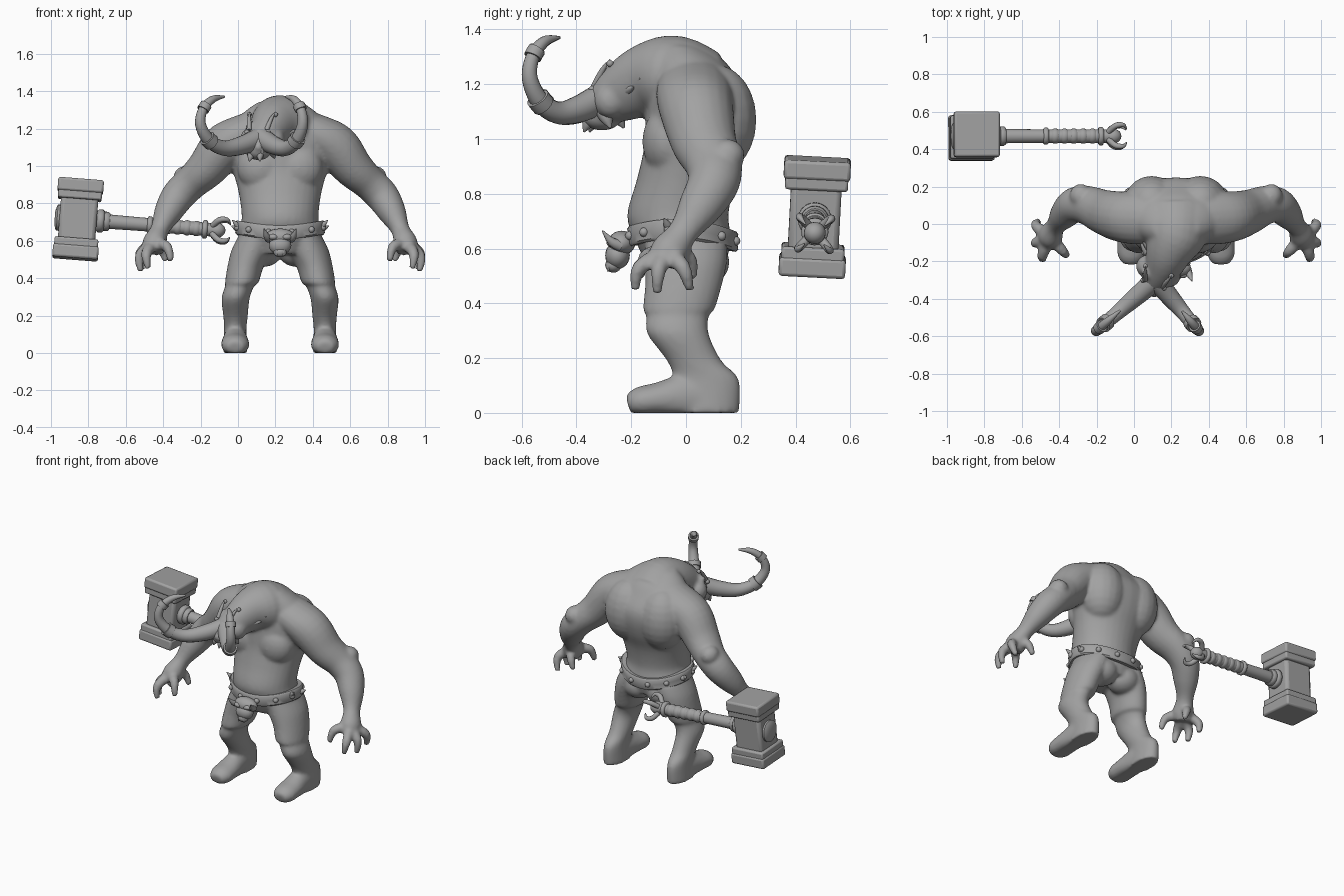
import bpy, bmesh
from math import sin, cos, pi, radians
from mathutils import Vector, Matrix

if "Cube" in bpy.data.objects:
    bpy.data.objects.remove(bpy.data.objects["Cube"])

GREY = (0.36, 0.36, 0.36, 1)
clay = bpy.data.materials.new("plain grey")
clay.use_nodes = True
clay.diffuse_color = GREY
clay.node_tree.nodes["Principled BSDF"].inputs["Base Color"].default_value = GREY

AXIS_X, AXIS_Y, AXIS_Z = Vector((1, 0, 0)), Vector((0, 1, 0)), Vector((0, 0, 1))
BODY = Vector((.225, 0, 0))
SIDES = (1, -1)


def finish(name, bm, loc=BODY, rot=(0, 0, 0), angle=50):
    bmesh.ops.recalc_face_normals(bm, faces=bm.faces)
    mesh = bpy.data.meshes.new(name)
    bm.to_mesh(mesh)
    bm.free()
    mesh.materials.append(clay)
    ob = bpy.data.objects.new(name, mesh)
    ob.location, ob.rotation_euler = loc, rot
    bpy.context.collection.objects.link(ob)
    bpy.ops.object.select_all(action='DESELECT')
    ob.select_set(True)
    bpy.context.view_layer.objects.active = ob
    bpy.ops.object.shade_smooth_by_angle(angle=radians(angle))
    return ob


def refine(rows, steps):
    """Catmull-Rom interpolation of position and radii together."""
    rows = [Vector(r) for r in rows]
    out = []
    for i in range(len(rows) - 1):
        a, b, c, d = (rows[min(max(i + k, 0), len(rows) - 1)] for k in (-1, 0, 1, 2))
        for s in range(steps):
            t = s / steps
            out.append((b * 2 + (c - a) * t + (a * 2 - b * 5 + c * 4 - d) * t ** 2
                        + (b * 3 - a - c * 3 + d) * t ** 3) / 2)
    return out + [rows[-1]]


def tube(bm, rows, ref=AXIS_X, n=20, steps=4, flat=False, floor=None):
    """Rows are x, y, z, radius along ref, other radius (optional)."""
    rows = refine([tuple(r) if len(r) == 5 else (*r, r[3]) for r in rows], steps)
    pts = [r.to_3d() for r in rows]
    rings = []
    for i, (p, r) in enumerate(zip(pts, rows)):
        t = AXIS_Z if flat else (pts[min(i + 1, len(pts) - 1)] - pts[max(i - 1, 0)]).normalized()
        u = (ref - t * ref.dot(t)).normalized()
        v = t.cross(u)
        ring = []
        for k in range(n):
            a = 2 * pi * k / n
            co = p + u * cos(a) * r[3] + v * sin(a) * r[4]
            if floor is not None:
                co.z = max(co.z, floor)
            ring.append(bm.verts.new(co))
        rings.append(ring)
    for lo, hi in zip(rings, rings[1:]):
        for k in range(n):
            bm.faces.new((lo[k], lo[k - 1], hi[k - 1], hi[k]))
    bm.faces.new(rings[0])
    bm.faces.new(rings[-1])


def ball(bm, pos, size):
    bmesh.ops.create_uvsphere(bm, u_segments=20, v_segments=12, radius=1,
                              matrix=Matrix.Translation(pos) @ Matrix.Diagonal((*size, 1)))


def spike(bm, base, tip, r, lift=0):
    """Short horn tapering from base to tip, bowed upward by lift."""
    base, tip = Vector(base), Vector(tip)
    mid = (base + tip) / 2 + AXIS_Z * lift
    d = tip - base
    ref = AXIS_Y if abs(d.y) < .7 * d.length else AXIS_X
    tube(bm, [(*base, r), (*mid, r * .75), (*tip, r * .12)], ref, n=10, steps=3)


def head_point(along, side, z):
    """The head is turned towards its right."""
    return Vector((-.35 * along + .93 * side, -.93 * along - .35 * side, z))


# Body: overlapping muscle masses fused into one skin
bm = bmesh.new()
tube(bm, [(0, 0, .53, .17, .14), (0, -.01, .63, .22, .175), (0, -.03, .72, .205, .185),
          (0, 0, .85, .22, .18), (0, .035, .96, .25, .19), (0, .05, 1.06, .29, .198),
          (0, .05, 1.14, .3, .19), (0, .03, 1.22, .26, .16), (0, .005, 1.29, .19, .13),
          (0, -.025, 1.34, .12, .08)], flat=True, n=32)
# neck and head
tube(bm, [(0, .05, 1.17, .2, .16), (0, -.05, 1.22, .17, .16), (-.035, -.14, 1.215, .13, .135),
          (-.07, -.23, 1.17, .1, .11), (-.11, -.31, 1.12, .075, .075),
          (-.135, -.36, 1.085, .045, .045)], n=28)
ball(bm, head_point(.33, 0, 1.08), (.07, .075, .05))
for s in SIDES:
    ball(bm, head_point(.27, .07 * s, 1.14), (.055, .06, .065))
    ball(bm, head_point(.3, .05 * s, 1.21), (.035, .03, .022))
    ball(bm, head_point(.395, .025 * s, 1.1), (.022, .02, .018))
    # chest, back and buttock
    ball(bm, (.1 * s, -.065, .99), (.13, .095, .13))
    ball(bm, (.13 * s, .11, 1.07), (.15, .148, .2))
    ball(bm, (.085 * s, .06, .55), (.1, .1, .09))
    # trapezius, shoulder and arm with elbow
    tube(bm, [(x * s, y, z, a, b) for x, y, z, a, b in (
        (.05, .02, 1.22, .12, .1), (.2, .03, 1.165, .14, .11), (.3, .04, 1.1, .135, .125),
        (.39, .065, .99, .12, .108), (.475, .1, .91, .105, .092), (.545, .1, .84, .095, .09),
        (.6, .05, .75, .08, .075), (.643, -.01, .66, .055, .05),
        (.67, -.06, .59, .07, .065), (.68, -.08, .54, .06, .055))], AXIS_Y)
    ball(bm, (.51 * s, .15, .94), (.06, .065, .06))
    # thumb and fingers
    for knuckle, tip in (((.605, -.145, .57), (.585, -.17, .49)), ((.715, -.17, .53), (.705, -.185, .45)),
                         ((.75, -.1, .52), (.745, -.105, .435)), ((.75, -.01, .53), (.735, .015, .445)),
                         ((.64, .01, .565), (.61, .025, .49))):
        tube(bm, [(*(p[0] * s, p[1], p[2]), r) for p, r in (
            ((.675, -.07, .585), .035), (knuckle, .029), (tip, .017))], AXIS_Y, n=12)
    # leg with trouser hem, and foot
    tube(bm, [(x * s, y, z, a, b) for x, y, z, a, b in (
        (.24, .075, 0, .066, .12), (.24, .075, .12, .06, .12), (.238, .03, .19, .065, .1),
        (.238, -.03, .29, .075, .113), (.215, -.03, .36, .078, .115), (.205, -.027, .375, .09, .131),
        (.185, -.01, .46, .097, .14), (.15, 0, .55, .11, .15), (.12, 0, .63, .1, .15))], flat=True, n=24)
    tube(bm, [(.24 * s, y, z, a, b) for y, z, a, b in (
        (.1, .05, .06, .06), (.02, .06, .065, .09), (-.1, .05, .075, .062),
        (-.17, .04, .072, .055), (-.212, .03, .045, .035))], floor=0)
skin = finish("body", bm)
fuse = skin.modifiers.new("fuse", 'REMESH')
fuse.mode, fuse.voxel_size, fuse.use_smooth_shade = 'VOXEL', .01, True
soften = skin.modifiers.new("soften", 'SMOOTH')
soften.factor, soften.iterations = .5, 10

# Tusks rising in a curl, each with two rings
for name, base, out in (("right_tusk", (-.11, -.3), (-.425, -.57)), ("left_tusk", (-.1, -.31), (.12, -.57))):
    bm = bmesh.new()
    b, o = Vector(base), Vector(out)
    side = Vector((b.y - o.y, o.x - b.x, 0)).normalized()
    rows = [(*b.lerp(o, k), z, r) for k, z, r in (
        (0, 1.15, .055), (.3, 1.11, .05), (.6, 1.095, .041), (.85, 1.135, .035), (1, 1.22, .029),
        (.96, 1.3, .025), (.8, 1.355, .02), (.6, 1.37, .006))]
    tube(bm, rows, side, n=16, steps=5)
    fine = refine(rows, 5)
    for i in (15, 26):
        tube(bm, [(*fine[j].to_3d(), fine[i][3] + .009) for j in (i - 1, i, i + 1)], side, n=16, steps=1)
    finish(name, bm)

# Face: ears, brow horns, eyes, fangs and beard tufts
bm = bmesh.new()
for s in SIDES:
    for along, z, reach in ((.17, 1.2, .06), (.2, 1.17, .05), (.15, 1.16, .05)):
        spike(bm, head_point(along, .09 * s, z), head_point(along - .05, (.1 + reach) * s, z + .02), .022)
    spike(bm, head_point(.34, .05 * s, 1.19), head_point(.27, .075 * s, 1.29), .014, .01)
    ball(bm, head_point(.27, .075 * s, 1.275), (.013, .013, .013))
    ball(bm, head_point(.345, .06 * s, 1.18), (.014, .014, .014))
    spike(bm, head_point(.38, .04 * s, 1.07), head_point(.4, .045 * s, 1.12), .01)
    spike(bm, head_point(.3, .06 * s, 1.1), head_point(.27, .07 * s, 1.04), .03)
    spike(bm, head_point(.37, .025 * s, 1.07), head_point(.39, .03 * s, 1.025), .022)
finish("face_details", bm)


# Belt swept around the waist, higher at the hips
def belt_point(a, out=0, up=0):
    return Vector(((.232 + out) * cos(a), -.012 + (.195 + out) * sin(a),
                   .635 + .035 * cos(a) ** 2 - .01 * sin(a) + up))


bm = bmesh.new()
N = 48
profile = ((-.03, -.033), (0, -.037), (.008, -.028), (.004, 0), (.008, .028), (0, .037), (-.03, .033))
rings = [[bm.verts.new(belt_point(2 * pi * i / N, *p)) for p in profile] for i in range(N)]
for i in range(N):
    for k in range(len(profile)):
        bm.faces.new((rings[i - 1][k], rings[i][k], rings[i][k - 1], rings[i - 1][k - 1]))
finish("belt", bm)

# Round studs with larger spikes on each hip
bm = bmesh.new()
for i in range(12):
    ball(bm, belt_point(pi * (i + .5) / 6, .005), (.017, .017, .017))
for s in SIDES:
    spike(bm, (.215 * s, -.06, .67), (.255 * s, -.08, .71), .018)
    spike(bm, (.22 * s, .03, .66), (.26 * s, .04, .68), .018)
finish("belt_studs", bm)

# Skull buckle
bm = bmesh.new()
ball(bm, (0, -.235, .62), (.08, .05, .045))
ball(bm, (0, -.25, .575), (.06, .045, .05))
ball(bm, (0, -.265, .54), (.036, .03, .028))
for s in SIDES:
    ball(bm, (.035 * s, -.27, .62), (.026, .02, .016))
    spike(bm, (.06 * s, -.24, .61), (.085 * s, -.305, .665), .022, -.012)
    spike(bm, (.018 * s, -.28, .55), (.02 * s, -.285, .515), .011)
finish("skull_buckle", bm)

# Hammer, built around its head with the handle along x, then tilted
PLACE = dict(loc=Vector((-.855, .47, .715)), rot=(radians(-3), radians(4.5), 0))


def block(name, z, size, bevel):
    bm = bmesh.new()
    bmesh.ops.create_cube(bm, size=1, matrix=Matrix.Translation((0, 0, z)) @ Matrix.Diagonal((*size, 1)))
    ob = finish(name, bm, **PLACE)
    mod = ob.modifiers.new("bevel", 'BEVEL')
    mod.width, mod.segments = bevel, 2


block("hammer_core", 0, (.2, .185, .34), .02)
for name, s in (("hammer_top_cap", 1), ("hammer_bottom_cap", -1)):
    block(name, .178 * s, (.245, .243, .07), .012)
    block(name + "_rim", .13 * s, (.235, .23, .05), .01)

bm = bmesh.new()
# shaft and grip swellings
tube(bm, [(x, 0, 0, r) for x, r in ((.08, .04), (.2, .038), (.39, .036), (.74, .036))], AXIS_Y)
for i in range(5):
    ball(bm, (.435 + .05 * i, 0, 0), (.034, .041, .041))
# collars
for x, r, w in ((.12, .062, .02), (.15, .052, .02), (.385, .046, .014), (.68, .05, .014)):
    tube(bm, [(x + dx, 0, 0, q) for dx, q in ((-w, r * .85), (-w / 2, r), (w / 2, r), (w, r * .85))],
         AXIS_Y, steps=1)
finish("hammer_handle", bm, **PLACE)

# Pommel gripped by curved claws
bm = bmesh.new()
ball(bm, (.745, 0, 0), (.045, .04, .04))
for i in range(4):
    a = pi / 4 + pi * i / 2
    y, z = cos(a), sin(a)
    tube(bm, [(x, y * d, z * d, r) for x, d, r in ((.72, .03, .016), (.755, .075, .016),
              (.795, .08, .012), (.815, .05, .003))], Vector((0, -z, y)), n=10)
finish("pommel", bm, **PLACE)

# Round boss on the outer face
bm = bmesh.new()
tube(bm, [(-x, 0, 0, r) for x, r in ((.09, .07), (.112, .07), (.118, .06), (.125, .035))], AXIS_Y, steps=1)
finish("hammer_boss", bm, **PLACE)
